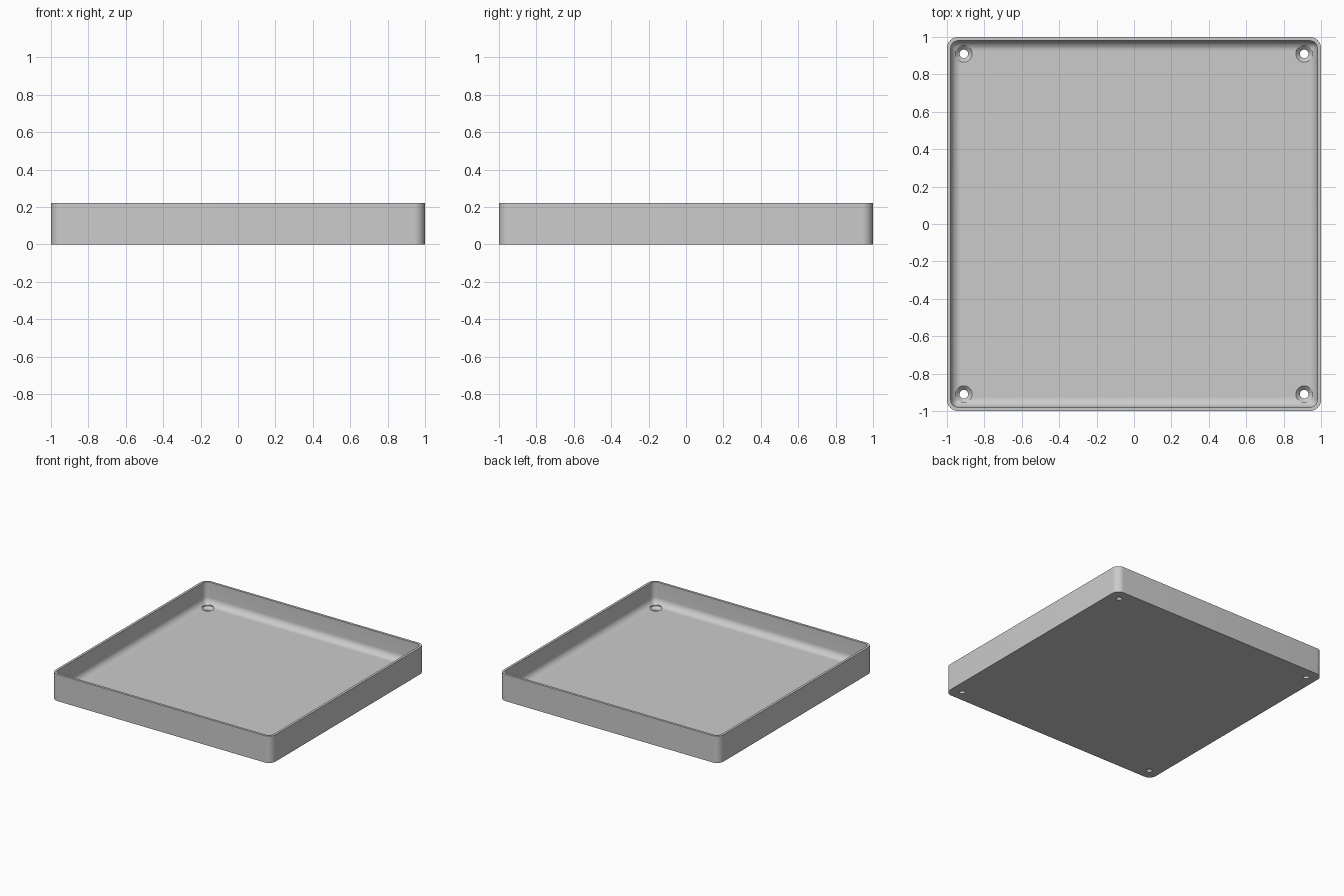
import bpy, bmesh
from math import pi, sin, cos, radians

HEIGHT, WALL, FLOOR = 0.22, 0.02, 0.04
CORNER, FILLET = 0.06, 0.055
HOLE_POS, HOLE_R, SINK_R = 0.91, 0.023, 0.045
STEPS = 10

cube = bpy.data.objects.get("Cube")
if cube:
    bpy.data.objects.remove(cube, do_unlink=True)

grey = bpy.data.materials.new("light grey")
grey.use_nodes = True
grey.diffuse_color = (0.6, 0.6, 0.6, 1)
grey.node_tree.nodes["Principled BSDF"].inputs["Base Color"].default_value = (0.6, 0.6, 0.6, 1)


def rounded_square(inset, z):
    """Points of a rounded square, inset from the outer wall."""
    r = max(CORNER - inset, 0.004)
    c = 1 - inset - r
    pts = []
    for quarter, (sx, sy) in enumerate([(1, 1), (-1, 1), (-1, -1), (1, -1)]):
        for i in range(STEPS + 1):
            a = (quarter + i / STEPS) * pi / 2
            pts.append((sx * c + r * cos(a), sy * c + r * sin(a), z))
    return pts


def circle(x, y, r, z, n=40):
    return [(x + r * cos(2 * pi * i / n), y + r * sin(2 * pi * i / n), z) for i in range(n)]


def loft(name, rings):
    """Skin a stack of rings and cap both ends."""
    bm = bmesh.new()
    loops = [[bm.verts.new(p) for p in ring] for ring in rings]
    for a, b in zip(loops, loops[1:]):
        for i in range(len(a)):
            j = (i + 1) % len(a)
            bm.faces.new((a[i], a[j], b[j], b[i]))
    bm.faces.new(loops[0][::-1])
    bm.faces.new(loops[-1])
    bmesh.ops.recalc_face_normals(bm, faces=bm.faces)
    mesh = bpy.data.meshes.new(name)
    bm.to_mesh(mesh)
    bm.free()
    mesh.materials.append(grey)
    obj = bpy.data.objects.new(name, mesh)
    bpy.context.collection.objects.link(obj)
    return obj


# Tray shell: outer wall, flat rim, inner wall, curved foot, floor
section = [(0, 0), (0, HEIGHT), (WALL, HEIGHT)]
for i in range(STEPS + 1):
    a = i / STEPS * pi / 2
    section.append((WALL + FILLET * (1 - cos(a)), FLOOR + FILLET * (1 - sin(a))))
tray = loft("tray", [rounded_square(d, z) for d, z in section])

# Countersunk screw holes in the four corners
cutters = []
for x in (-HOLE_POS, HOLE_POS):
    for y in (-HOLE_POS, HOLE_POS):
        steps = [(HOLE_R, -0.05), (HOLE_R, FLOOR + HOLE_R - SINK_R),
                 (SINK_R, FLOOR), (SINK_R, FLOOR + 0.1)]
        cutter = loft("hole_cutter", [circle(x, y, r, z) for r, z in steps])
        cutter.hide_render = True
        cutters.append(cutter)

bpy.ops.object.select_all(action='DESELECT')
tray.select_set(True)
bpy.context.view_layer.objects.active = tray
for cutter in cutters:
    mod = tray.modifiers.new("screw_hole", 'BOOLEAN')
    mod.operation = 'DIFFERENCE'
    mod.solver = 'EXACT'
    mod.object = cutter
    bpy.ops.object.modifier_apply(modifier=mod.name)
    bpy.data.objects.remove(cutter, do_unlink=True)

bpy.ops.object.shade_smooth_by_angle(angle=radians(30))
